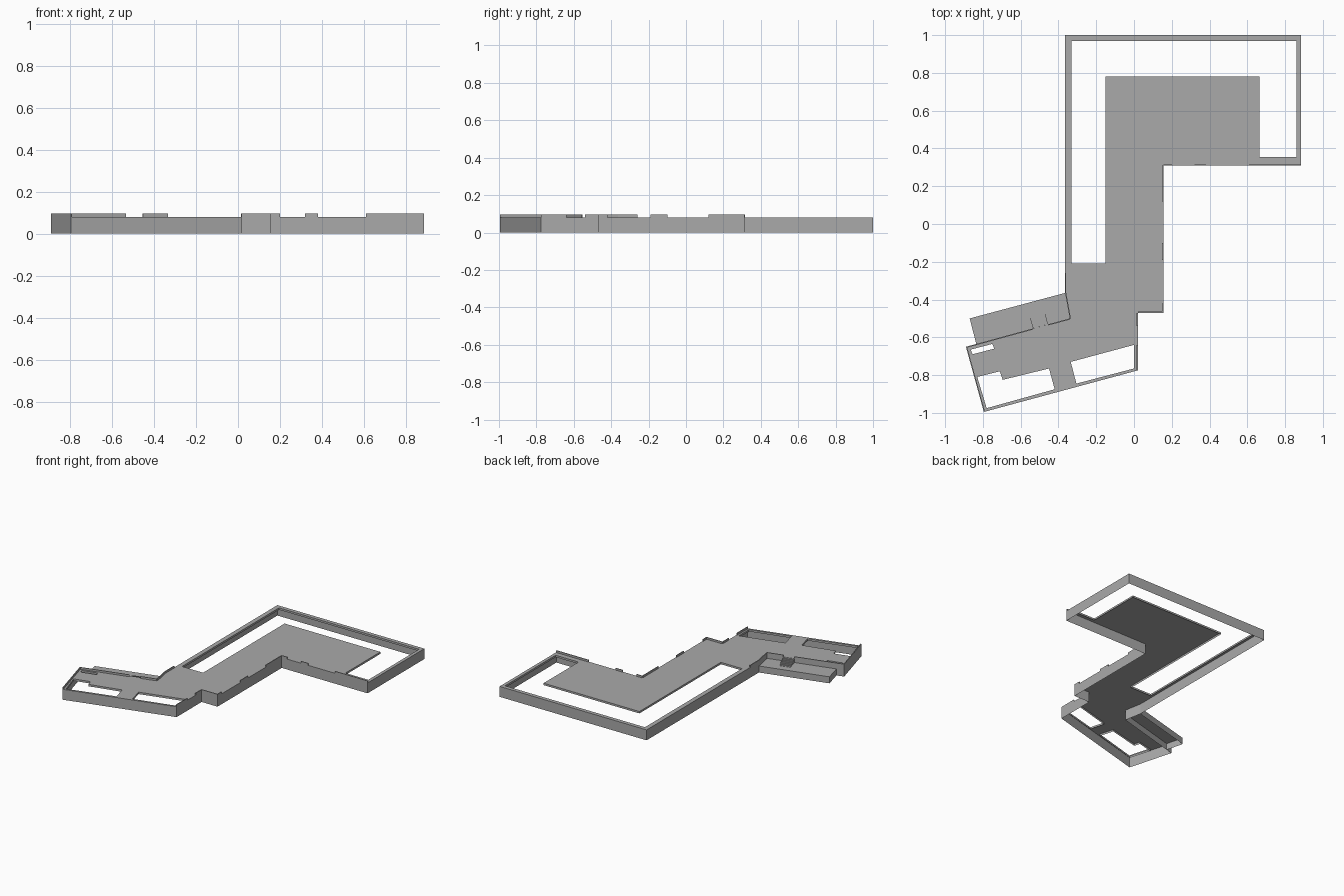
import bpy, bmesh
from mathutils import Vector

if "Cube" in bpy.data.objects:
    bpy.data.objects.remove(bpy.data.objects["Cube"])

TOP, DOCK, RAIL = 0.08, 0.05, 0.095

grey = bpy.data.materials.new("stone_grey")
grey.diffuse_color = (0.40, 0.40, 0.40, 1)
grey.use_nodes = True
grey.node_tree.nodes["Principled BSDF"].inputs["Base Color"].default_value = grey.diffuse_color


def finish(bm, name):
    mesh = bpy.data.meshes.new(name)
    bm.to_mesh(mesh)
    bm.free()
    mesh.materials.append(grey)
    obj = bpy.data.objects.new(name, mesh)
    bpy.context.collection.objects.link(obj)
    return obj


def sheet(name, loops, z):
    """Flat sheet bounded by the first loop, with the other loops as holes."""
    bm = bmesh.new()
    edges = []
    for loop in loops:
        vs = [bm.verts.new((x, y, z)) for x, y in loop]
        edges += [bm.edges.new((vs[i - 1], vs[i])) for i in range(len(vs))]
    bmesh.ops.triangle_fill(bm, edges=edges, use_beauty=True, normal=(0, 0, 1))
    for f in bm.faces:
        f.normal_update()
        if f.normal.z < 0:
            f.normal_flip()
    return finish(bm, name)


def skirt(name, path, z0, z1, closed=True):
    """Upright sheet that follows a path."""
    bm = bmesh.new()
    low = [bm.verts.new((x, y, z0)) for x, y in path]
    high = [bm.verts.new((x, y, z1)) for x, y in path]
    for i in range(0 if closed else 1, len(path)):
        bm.faces.new((low[i - 1], low[i], high[i], high[i - 1]))
    return finish(bm, name)


def slab(bm, a, b, depth, z0, z1):
    """Box on segment a-b, reaching depth to the left of it."""
    a, b = Vector(a), Vector(b)
    d = (b - a).normalized()
    n = Vector((-d.y, d.x)) * depth
    ring = [a, b, b + n, a + n]
    lo = [bm.verts.new((p.x, p.y, z0)) for p in ring]
    hi = [bm.verts.new((p.x, p.y, z1)) for p in ring]
    bm.faces.new(hi)
    bm.faces.new(lo[::-1])
    for i in range(4):
        bm.faces.new((lo[i - 1], lo[i], hi[i], hi[i - 1]))


# Outline of the quay, counterclockwise
outline = [(-0.795, -0.995), (0.02, -0.775), (0.02, -0.47), (0.155, -0.47),
           (0.155, 0.31), (0.885, 0.31), (0.885, 1.0), (-0.365, 1.0),
           (-0.365, -0.365), (-0.34, -0.5), (-0.89, -0.65)]
# Openings in the deck
openings = {
    "main_basin": [(-0.33, -0.21), (-0.33, 0.97), (0.86, 0.97), (0.86, 0.355),
                   (0.665, 0.355), (0.665, 0.78), (-0.15, 0.78), (-0.15, -0.21)],
    "east_opening": [(-0.335, -0.73), (0.0, -0.64), (0.0, -0.765), (-0.305, -0.845)],
    "west_opening": [(-0.83, -0.81), (-0.71, -0.78), (-0.695, -0.825),
                     (-0.45, -0.765), (-0.42, -0.875), (-0.78, -0.975)],
    "small_opening": [(-0.865, -0.665), (-0.75, -0.635), (-0.74, -0.66), (-0.855, -0.69)],
}

# Deck, outer walls and the lips round the openings
sheet("deck", [outline] + list(openings.values()), TOP)
skirt("outer_wall", outline, 0, TOP)
for name, loop in openings.items():
    skirt(name + "_lip", loop[::-1], TOP - 0.015, TOP)

# Lower landing beside the quay
landing = [(-0.34, -0.5), (-0.365, -0.365), (-0.87, -0.5), (-0.835, -0.635)]
sheet("landing", [landing], DOCK)
skirt("landing_wall", landing[1:], 0, DOCK, closed=False)

# Steps from the deck down to the landing
bm = bmesh.new()
a, b = Vector((-0.535, -0.553)), Vector((-0.455, -0.531))
d = (b - a).normalized()
out = Vector((-d.y, d.x))
count, run = 6, 0.014
for i in range(count):
    z = TOP - (TOP - DOCK) * (i + 0.5) / count
    slab(bm, a + out * run * i, b + out * run * i, run, DOCK, z)
finish(bm, "steps")

# Broken parapet along the edges of the deck
segments = [
    ((-0.89, -0.65), (-0.795, -0.995)),
    ((0.02, -0.775), (0.02, -0.64)), ((0.02, -0.54), (0.02, -0.47)),
    ((0.02, -0.47), (0.155, -0.47)), ((0.155, -0.47), (0.155, -0.42)),
    ((0.155, -0.19), (0.155, -0.10)), ((0.155, 0.12), (0.155, 0.31)),
    ((0.155, 0.31), (0.20, 0.31)), ((0.32, 0.31), (0.38, 0.31)),
    ((0.61, 0.31), (0.885, 0.31)),
    ((-0.365, -0.26), (-0.365, -0.365)), ((-0.365, -0.365), (-0.34, -0.5)),
    ((-0.34, -0.5), (-0.455, -0.531)), ((-0.535, -0.553), (-0.89, -0.65)),
]
bm = bmesh.new()
for a, b in segments:
    slab(bm, a, b, 0.006, TOP, RAIL)
finish(bm, "parapet")
